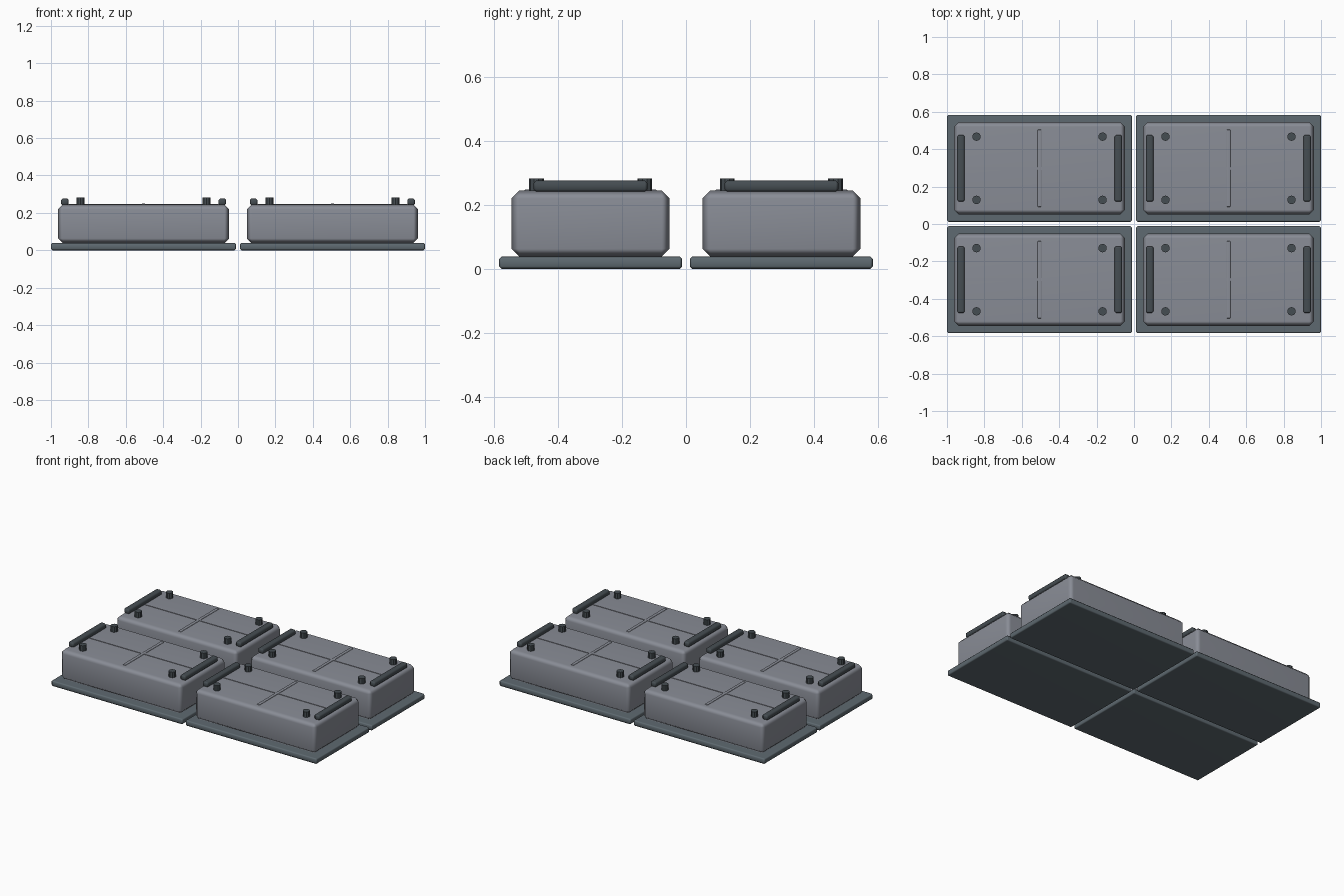
import bpy
import math

if "Cube" in bpy.data.objects:
    bpy.data.objects.remove(bpy.data.objects["Cube"])


def material(name, rgb):
    m = bpy.data.materials.new(name)
    m.diffuse_color = (*rgb, 1)
    m.use_nodes = True
    m.node_tree.nodes["Principled BSDF"].inputs["Base Color"].default_value = m.diffuse_color
    return m


BODY = material("light grey", (0.25, 0.265, 0.305))
PLATE = material("slate grey", (0.112, 0.142, 0.162))
DARK = material("dark grey", (0.06, 0.074, 0.084))


def finish(o, name, mat, bevel, segments=1):
    o.name = name
    o.data.materials.append(mat)
    bpy.ops.object.transform_apply(location=False, rotation=False, scale=True)
    if bevel:
        b = o.modifiers.new("bevel", 'BEVEL')
        b.width, b.segments, b.limit_method = bevel, segments, 'ANGLE'
        for p in o.data.polygons:
            p.use_smooth = True
        w = o.modifiers.new("normals", 'WEIGHTED_NORMAL')
        w.keep_sharp = True
    return o


def box(name, x, y, z0, z1, hx, hy, mat, bevel=0.0, segments=1):
    bpy.ops.mesh.primitive_cube_add(size=2, location=(x, y, (z0 + z1) / 2))
    o = bpy.context.object
    o.scale = (hx, hy, (z1 - z0) / 2)
    return finish(o, name, mat, bevel, segments)


def stud(name, x, y):
    bpy.ops.mesh.primitive_cylinder_add(vertices=10, radius=0.023, depth=0.045,
                                        location=(x, y, 0.26))
    finish(bpy.context.object, name, DARK, 0)


# four identical units in a two by two grid
for sx in (-1, 1):
    for sy in (-1, 1):
        cx, cy = sx * 0.505, sy * 0.298
        tag = ("left" if sx < 0 else "right") + ("_front" if sy < 0 else "_back")
        # base plate and chamfered block
        box("base_plate_" + tag, cx, cy, 0, 0.039, 0.495, 0.286, PLATE, 0.008)
        box("block_" + tag, cx, cy, 0.038, 0.245, 0.457, 0.247, BODY, 0.025)
        # low raised cross ribs on the top
        box("long_rib_" + tag, cx, cy, 0.238, 0.248, 0.42, 0.008, BODY)
        box("short_rib_" + tag, cx, cy, 0.238, 0.249, 0.011, 0.206, BODY, 0.003)
        # end bars and corner studs
        for ex in (-1, 1):
            box("end_bar_" + tag, cx + ex * 0.421, cy, 0.24, 0.277,
                0.021, 0.178, DARK, 0.009)
            for ey in (-1, 1):
                stud("stud_" + tag, cx + ex * 0.337, cy + ey * 0.169)
